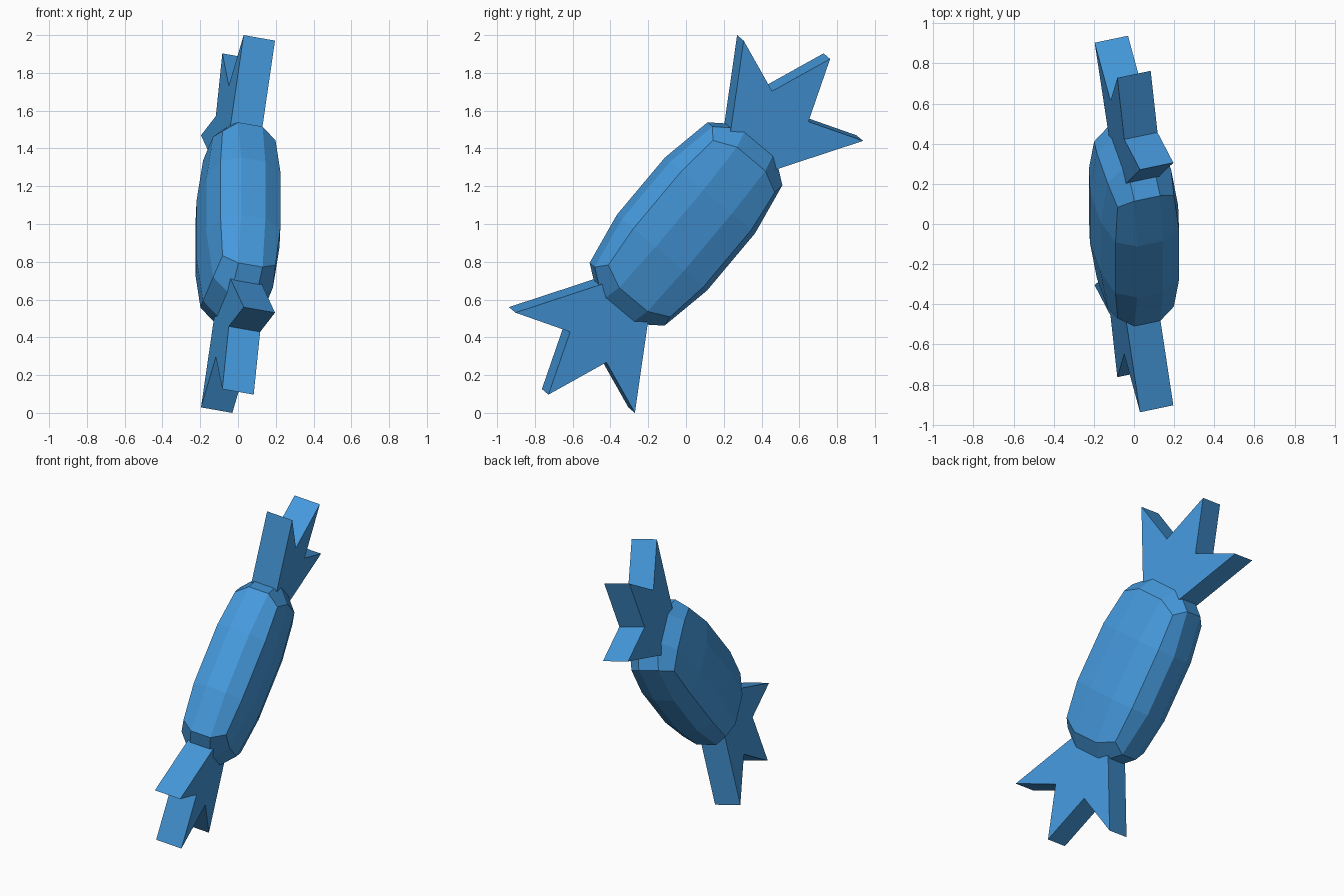
import bpy, bmesh
from math import radians
from mathutils import Matrix, Vector

if "Cube" in bpy.data.objects:
    bpy.data.objects.remove(bpy.data.objects["Cube"])

# Local frame: X = thin side, Y = wide side, Z = long axis of the sweet
tilt = Matrix.Rotation(radians(-40), 4, 'X') @ Matrix.Rotation(radians(15.3), 4, 'Z')
place = Matrix.Translation((0, 0, 1)) @ tilt

blue = bpy.data.materials.new("blue_wrapper")
blue.diffuse_color = (0.06, 0.32, 0.72, 1)
blue.use_nodes = True
blue.node_tree.nodes["Principled BSDF"].inputs["Base Color"].default_value = blue.diffuse_color


def add_object(name, bm):
    bmesh.ops.recalc_face_normals(bm, faces=bm.faces)
    mesh = bpy.data.meshes.new(name)
    bm.to_mesh(mesh)
    bm.free()
    mesh.transform(place)
    mesh.materials.append(blue)
    obj = bpy.data.objects.new(name, mesh)
    bpy.context.collection.objects.link(obj)
    return obj


# Sweet body: a 3x3x3 box with its edges and corners pulled in
bm = bmesh.new()
bmesh.ops.create_cube(bm, size=2)
bmesh.ops.subdivide_edges(bm, edges=bm.edges[:], cuts=2, use_grid_fill=True)
pull = {1: 1.0, 2: 0.82, 3: 0.727}
half_size = (0.2, 0.305, 0.592)
for v in bm.verts:
    outer = [abs(c) > 0.9 for c in v.co]
    k = pull[sum(outer)]
    v.co = Vector([c * s * (k if o else 1) for c, s, o in zip(v.co, half_size, outer)])
add_object("sweet_body", bm)

# Wrapper ends: three-pointed fan profile, extruded to a slab
fan = [(-0.1, 0.43), (0.1, 0.43), (0.428, 0.94), (0.13, 0.832),
       (0, 1.16), (-0.13, 0.832), (-0.428, 0.94)]
thick = 0.172
for name, side in (("upper_wrapper_fan", 1), ("lower_wrapper_fan", -1)):
    bm = bmesh.new()
    face = bm.faces.new([bm.verts.new((-thick / 2, y, side * z)) for y, z in fan])
    ext = bmesh.ops.extrude_face_region(bm, geom=[face])
    moved = [g for g in ext["geom"] if isinstance(g, bmesh.types.BMVert)]
    bmesh.ops.translate(bm, verts=moved, vec=(thick, 0, 0))
    add_object(name, bm)
